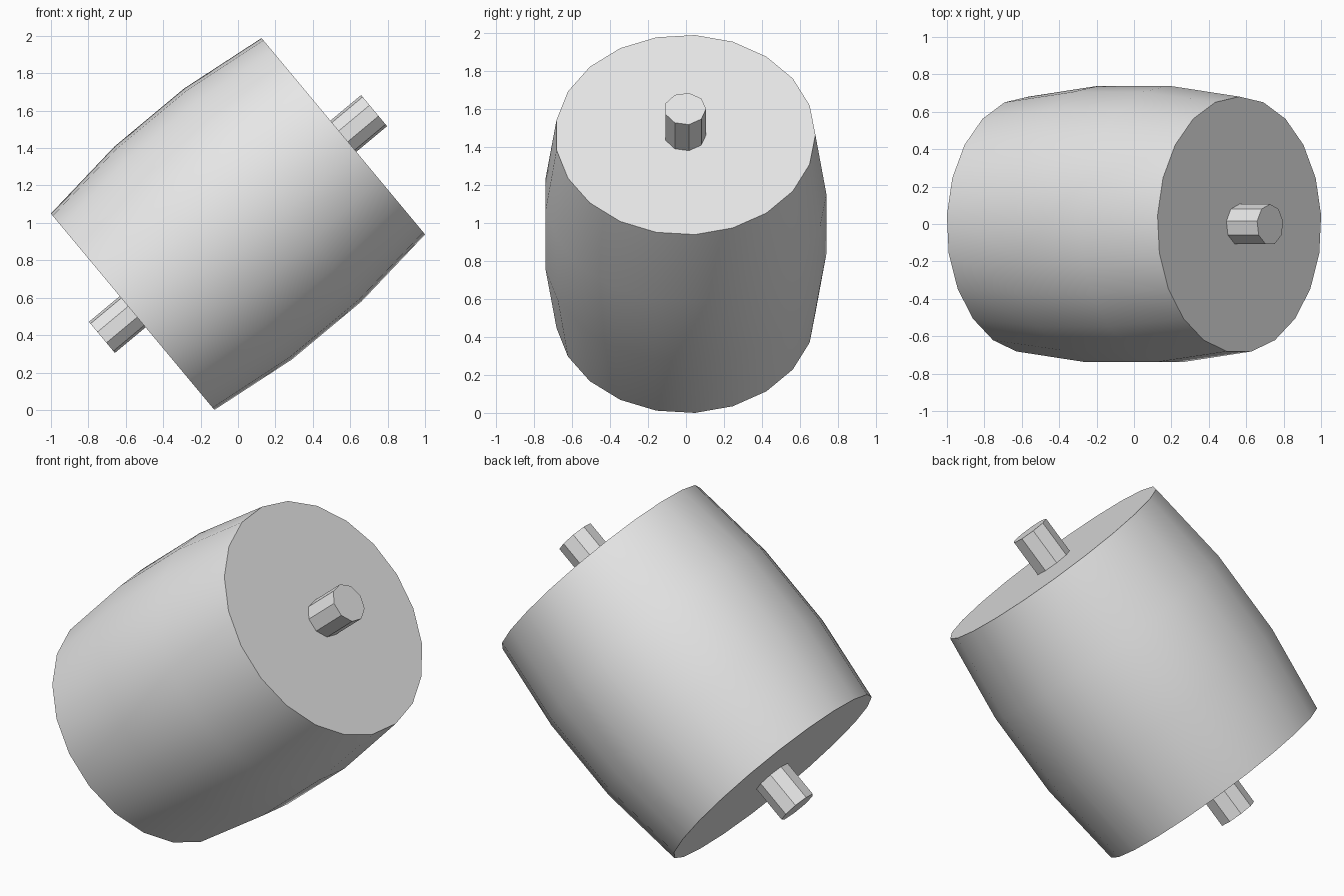
import bpy
import bmesh
from math import sin, cos, pi, radians
from mathutils import Matrix

cube = bpy.data.objects.get("Cube")
if cube:
    bpy.data.objects.remove(cube, do_unlink=True)

TILT = Matrix.Translation((0, -0.004, 0.994)) @ Matrix.Rotation(radians(50.2), 4, 'Y')

grey = bpy.data.materials.new("light_grey")
grey.use_nodes = True
grey.diffuse_color = (0.8, 0.8, 0.8, 1)
grey.node_tree.nodes["Principled BSDF"].inputs["Base Color"].default_value = (0.8, 0.8, 0.8, 1)


def lathe(name, profile, sides, smooth):
    """Closed solid turned around the tilted axis from (radius, height) rings."""
    bm = bmesh.new()
    rings = []
    for r, h in profile:
        angles = [2 * pi * i / sides for i in range(sides)]
        rings.append([bm.verts.new((-r * sin(a), r * cos(a), h)) for a in angles])
    for low, high in zip(rings, rings[1:]):
        for i in range(sides):
            j = (i + 1) % sides
            face = bm.faces.new((low[i], low[j], high[j], high[i]))
            face.smooth = smooth
    # Flat end caps with sharp rims
    for ring in (rings[0][::-1], rings[-1]):
        cap = bm.faces.new(ring)
        for edge in cap.edges:
            edge.smooth = False
    bmesh.ops.recalc_face_normals(bm, faces=bm.faces[:])
    bm.transform(TILT)
    mesh = bpy.data.meshes.new(name)
    bm.to_mesh(mesh)
    bm.free()
    mesh.materials.append(grey)
    obj = bpy.data.objects.new(name, mesh)
    bpy.context.collection.objects.link(obj)
    return obj


# Bulging drum, widest across its middle third
lathe("drum", [(0.685, -0.733), (0.743, -0.244), (0.743, 0.244), (0.685, 0.733)], 21, True)

# Faceted axle running through both ends
lathe("axle", [(0.11, -0.947), (0.11, 0.947)], 9, False)
